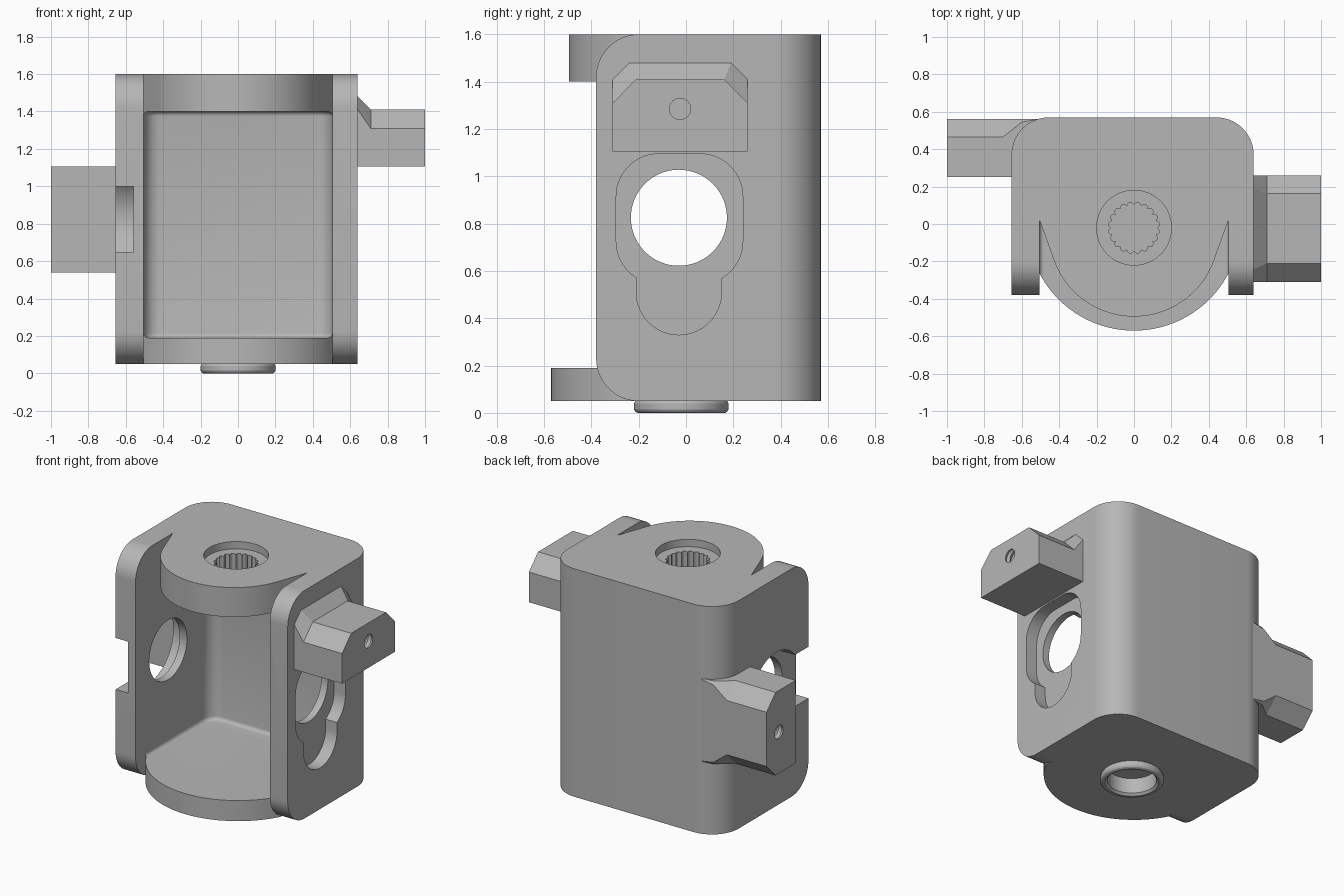
import bpy, bmesh
from math import sin, cos, pi, radians
from mathutils import Vector

if "Cube" in bpy.data.objects:
    bpy.data.objects.remove(bpy.data.objects["Cube"], do_unlink=True)

grey = bpy.data.materials.new("machined grey")
grey.use_nodes = True
GREY = (0.47, 0.47, 0.47, 1)
grey.diffuse_color = GREY
grey.node_tree.nodes["Principled BSDF"].inputs["Base Color"].default_value = GREY


def finish(name, bm):
    bmesh.ops.recalc_face_normals(bm, faces=bm.faces)
    me = bpy.data.meshes.new(name)
    bm.to_mesh(me)
    bm.free()
    me.materials.append(grey)
    ob = bpy.data.objects.new(name, me)
    bpy.context.collection.objects.link(ob)
    return ob


def loft(name, rings):
    """Skin matching rings of points and cap both ends."""
    bm = bmesh.new()
    vs = [[bm.verts.new(p) for p in ring] for ring in rings]
    n = len(vs[0])
    for a, b in zip(vs, vs[1:]):
        for i in range(n):
            bm.faces.new((a[i], a[(i + 1) % n], b[(i + 1) % n], b[i]))
    bm.faces.new(vs[0])
    bm.faces.new(vs[-1])
    return finish(name, bm)


def prism(name, pts, lo, hi):
    return loft(name, [[(x, y, z) for x, y in pts] for z in (lo, hi)])


def arc(cx, cy, r, a0, a1, n=48):
    return [(cx + r * cos(radians(a0 + (a1 - a0) * i / n)),
             cy + r * sin(radians(a0 + (a1 - a0) * i / n))) for i in range(n + 1)]


def lathe(name, centre, axis, profile, n=64):
    """Solid of revolution; profile holds (distance along axis, radius)."""
    c, rings = Vector(centre), []
    for d, r in profile:
        ring = []
        for u, v in arc(0, 0, r, 0, 360, n)[:-1]:
            ring.append(c + Vector((d, u, v) if axis == "x" else (u, v, d)))
        rings.append(ring)
    return loft(name, rings)


def box(name, lo, hi, bevels=()):
    """Box with rounded edges; each bevel is (radius, segments, edge test)."""
    bm = bmesh.new()
    bmesh.ops.create_cube(bm, size=1)
    for v in bm.verts:
        v.co = [lo[i] if v.co[i] < 0 else hi[i] for i in range(3)]
    for r, seg, test in bevels:
        es = [e for e in bm.edges if test(e.verts[0].co, e.verts[1].co)]
        bmesh.ops.bevel(bm, geom=es, offset=r, segments=seg, profile=0.5, affect="EDGES")
    return finish(name, bm)


def combine(ob, other, op="DIFFERENCE"):
    other.hide_render = True
    m = ob.modifiers.new(op, "BOOLEAN")
    m.operation, m.object, m.solver = op, other, "EXACT"
    bpy.context.view_layer.objects.active = ob
    bpy.ops.object.modifier_apply(modifier=m.name)
    bpy.data.objects.remove(other, do_unlink=True)


def same(a, b, *axes):
    return all(abs(a[i] - b[i]) < 1e-4 for i in axes)


HALF, BACK, FLOOR, CEIL = 0.505, 0.57, 0.19, 1.4
HOLE_Y, HOLE_Z = -0.03, 0.825

# Housing with rounded back corners and rounded wall fronts
body = box("housing", (-0.655, -0.38, 0.05), (0.64, BACK, 1.6), [
    (0.2, 16, lambda a, b: same(a, b, 0, 1) and a.y > 0),
    (0.18, 12, lambda a, b: same(a, b, 1, 2) and a.y < 0)])
combine(body, box("channel", (-HALF, -1, -1), (HALF, 0.02, 3)))

# Round-fronted bottom plate and tapering top plate
bottom = [(-HALF, 0.1)] + arc(0, 0, 0.57, 207.6, 332.4) + [(HALF, 0.1)]
combine(body, prism("bottom_plate", bottom, 0.05, 0.3), "UNION")
top = [(-HALF, 0.1), (-HALF, 0.02)] + arc(0, -0.04, 0.455, 199.7, 340.3) + [(HALF, 0.02), (HALF, 0.1)]
combine(body, prism("top_plate", top, 1.3, 1.6), "UNION")

# Filleted cavity
combine(body, box("cavity", (-HALF, -1, FLOOR), (HALF, 0.435, CEIL), [
    (0.09, 10, lambda a, b: same(a, b, 0, 1) and a.y > 0),
    (0.025, 4, lambda a, b: same(a, b, 2) and a.y + b.y > -1.9)]))

# Bottom boss with a blind bore
combine(body, lathe("boss", (0, -0.02, 0), "z",
                    [(0, 0.185), (0.005, 0.194), (0.015, 0.2), (0.04, 0.2), (0.05, 0.195), (0.1, 0.195)]), "UNION")
combine(body, lathe("boss_bore", (0, -0.02, 0), "z",
                    [(-0.1, 0.17), (0, 0.17), (0.015, 0.155), (0.12, 0.155)]))

# Counterbore and splined hole in the top plate
combine(body, lathe("counterbore", (0, -0.02, 0), "z", [(1.55, 0.2), (1.8, 0.2)]))
spline = []
for i in range(160):
    t = 2 * pi * i / 160
    r = 0.122 + 0.016 * abs(sin(10 * t))
    spline.append((r * cos(t), -0.02 + r * sin(t)))
combine(body, prism("spline_hole", spline, 1.3, 1.7))

# Left wall: stepped recess with a lower lobe
IN_L = 0.555
combine(body, box("left_recess", (IN_L, -0.295, 0.545), (1, 0.24, 1.095),
                  [(0.18, 14, lambda a, b: same(a, b, 1, 2))]))
lobe = arc(HOLE_Y, 0.51, 0.18, 180, 360, 32) + [(HOLE_Y + 0.18, 0.7), (HOLE_Y - 0.18, 0.7)]
combine(body, loft("left_lobe", [[(x, y, z) for y, z in lobe] for x in (IN_L, 1.05)]))

# Right wall: round recess with a slot open to the front
IN_R = -0.56
combine(body, lathe("right_recess", (0, HOLE_Y, HOLE_Z), "x", [(-1, 0.27), (IN_R, 0.27)]))
combine(body, box("right_slot", (-1.1, -1, 0.65), (IN_R, HOLE_Y, 1.0)))

# Cross hole through both walls
combine(body, lathe("cross_hole", (0, HOLE_Y, HOLE_Z), "x", [(-1.2, 0.203), (1.2, 0.203)]))


def section(x, a0, a1, base, shoulder, crown, cut):
    """Block outline as (across, up) with two chamfered upper corners."""
    return x, [(a0, base), (a1, base), (a1, shoulder), (a1 - cut, crown), (a0 + cut, crown), (a0, shoulder)]


def thread(centre, sign):
    """Ridged blind hole cutter."""
    prof = [(0.05 * sign, 0.053)]
    for i in range(12):
        prof.append((-0.018 * i * sign, 0.045 + 0.01 * (i % 2)))
    return lathe("thread", centre, "x", prof, 32)


# Left mounting block, flared up towards the wall
secs = [section(0.6, -0.31, 0.26, 1.105, 1.41, 1.48, 0.07),
        section(0.64, -0.31, 0.26, 1.105, 1.41, 1.48, 0.07),
        section(0.71, -0.31, 0.26, 1.105, 1.31, 1.41, 0.098),
        section(1.0, -0.31, 0.26, 1.105, 1.31, 1.41, 0.098)]
left = loft("left_mount_block", [[(x, a, u) for a, u in pts] for x, pts in secs])
combine(left, thread((1.0, -0.025, 1.285), 1))

# Right mounting block, flared into the rounded back corner
secs = [section(-0.51, 0.54, 1.105, 0.25, 0.56, 0.562, 0.004),
        section(-0.6, 0.54, 1.105, 0.25, 0.545, 0.562, 0.02),
        section(-0.7, 0.54, 1.105, 0.25, 0.465, 0.562, 0.098),
        section(-1.0, 0.54, 1.105, 0.25, 0.465, 0.562, 0.098)]
right = loft("right_mount_block", [[(x, u, a) for a, u in pts] for x, pts in secs])
combine(right, thread((-1.0, 0.43, 0.823), -1))

# Smooth curved faces, keep edges crisp
for ob in (body, left, right):
    bpy.ops.object.select_all(action="DESELECT")
    ob.select_set(True)
    bpy.context.view_layer.objects.active = ob
    bpy.ops.object.shade_smooth_by_angle(angle=radians(25))
